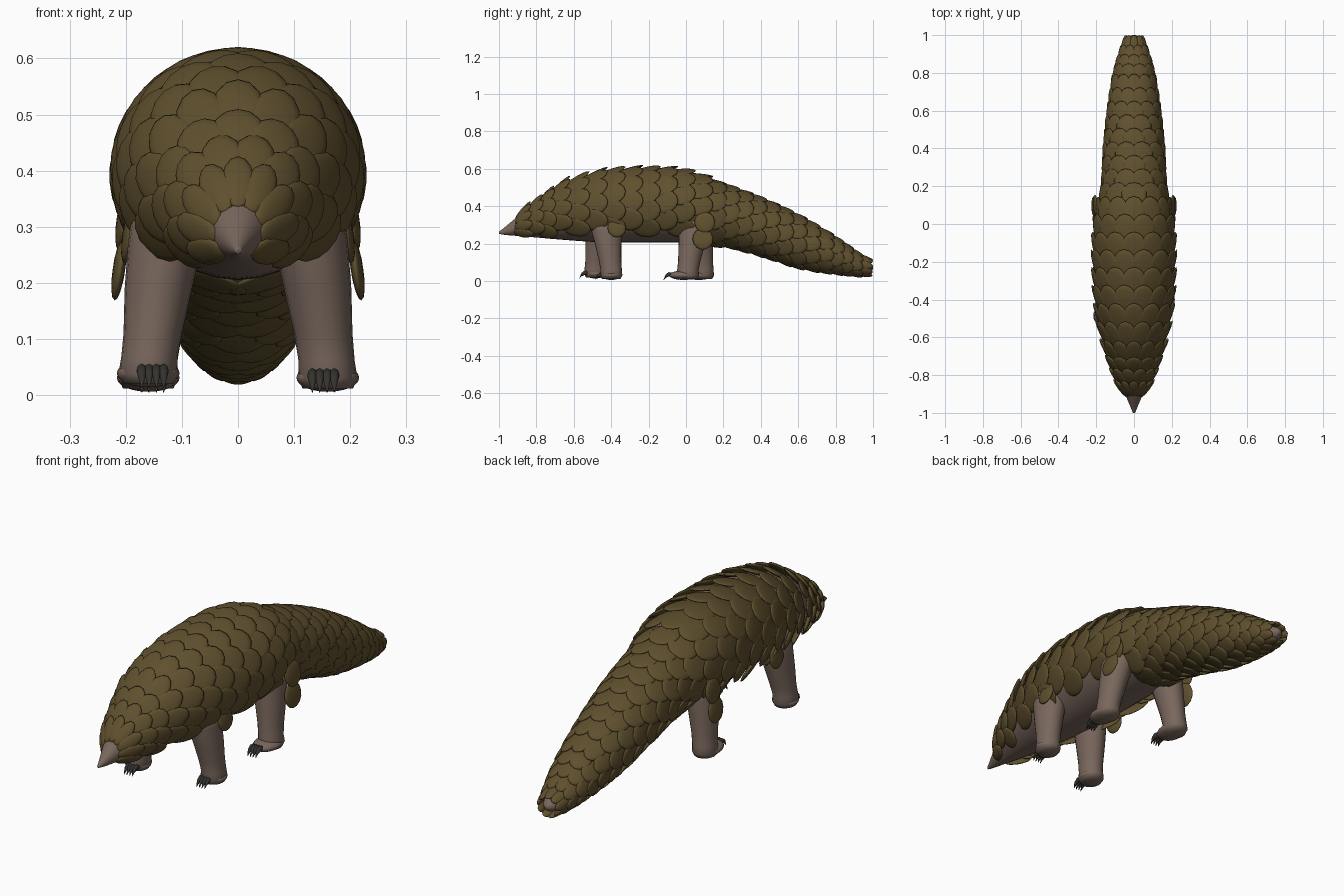
import bpy, bmesh, math
from mathutils import Vector, Matrix

cube = bpy.data.objects.get("Cube")
if cube:
    bpy.data.objects.remove(cube, do_unlink=True)


def material(name, rgb, rough=0.7):
    m = bpy.data.materials.new(name)
    m.use_nodes = True
    m.diffuse_color = (*rgb, 1)
    node = next(n for n in m.node_tree.nodes if n.type == 'BSDF_PRINCIPLED')
    node.inputs["Base Color"].default_value = (*rgb, 1)
    node.inputs["Roughness"].default_value = rough
    return m


SKIN = material("taupe skin", (0.19, 0.135, 0.108))
SCALE = material("olive brown scale", (0.115, 0.08, 0.027))
CLAW = material("dark claw", (0.035, 0.032, 0.028))


def finish(name, bm, mat):
    bmesh.ops.recalc_face_normals(bm, faces=bm.faces)
    mesh = bpy.data.meshes.new(name)
    bm.to_mesh(mesh)
    bm.free()
    mesh.materials.append(mat)
    for p in mesh.polygons:
        p.use_smooth = True
    ob = bpy.data.objects.new(name, mesh)
    bpy.context.collection.objects.link(ob)
    return ob


def loft(bm, rings):
    """Skin a list of equal-length point rings and cap both ends."""
    rows = [[bm.verts.new(p) for p in ring] for ring in rings]
    n = len(rows[0])
    for a, b in zip(rows, rows[1:]):
        for i in range(n):
            bm.faces.new((a[i], a[(i + 1) % n], b[(i + 1) % n], b[i]))
    bm.faces.new(rows[0])
    bm.faces.new(rows[-1])


def blob(bm, mat, u=14, v=8):
    bmesh.ops.create_uvsphere(bm, u_segments=u, v_segments=v, radius=1, matrix=mat)


# Body stations from snout to tail: y, centre height, half width, half height
BODY = [(-1.0, .258, .006, .006), (-.97, .267, .018, .020), (-.9, .293, .048, .052),
        (-.8, .325, .092, .092), (-.65, .365, .140, .145), (-.45, .388, .180, .181),
        (-.2, .396, .195, .190), (0, .388, .188, .183), (.2, .352, .152, .150),
        (.4, .290, .140, .137), (.6, .212, .120, .122), (.8, .136, .088, .080),
        (.93, .085, .052, .042), (.98, .074, .030, .026), (1.0, .072, .010, .010)]


def station(y):
    """Smooth interpolation of centre height and radii along the body."""
    y = min(max(y, -1), 1)
    i = next(k for k in range(len(BODY) - 1) if y <= BODY[k + 1][0])

    def slope(k, c):
        a, b = BODY[max(k - 1, 0)], BODY[min(k + 1, len(BODY) - 1)]
        return (b[c] - a[c]) / (b[0] - a[0])
    a, b = BODY[i], BODY[i + 1]
    h = b[0] - a[0]
    t = (y - a[0]) / h
    return [(2*t**3 - 3*t*t + 1) * a[c] + (t**3 - 2*t*t + t) * h * slope(i, c)
            + (3*t*t - 2*t**3) * b[c] + (t**3 - t*t) * h * slope(i + 1, c) for c in (1, 2, 3)]


def surface(y, a):
    """Point on the skin; angle a is measured from the spine."""
    z, rx, rz = station(y)
    return Vector((rx * math.sin(a), y, z + rz * math.cos(a)))


# Skin body
bm = bmesh.new()
loft(bm, [[surface(-math.cos(math.pi * k / 60), math.tau * i / 32) for i in range(32)]
          for k in range(61)])
finish("body", bm, SKIN)


# Overlapping scales in staggered rows
def add_scale(bm, centre, along, normal, half_w, half_l, tilt):
    along = along.normalized()
    normal = (normal - along * normal.dot(along)).normalized()
    back = along * math.cos(tilt) + normal * math.sin(tilt)
    up = normal * math.cos(tilt) - along * math.sin(tilt)
    side = back.cross(up)
    m = Matrix((side * half_w, back * half_l, up * 0.011)).transposed().to_4x4()
    blob(bm, Matrix.Translation(centre) @ m)


def scale_row(bm, y, row, step, spread, count, tilt):
    _, rx, rz = station(y)
    wraps = spread >= math.pi
    gap = 2 * spread / count
    shift = 0.5 * (row % 2)
    if wraps:
        angles = [(i + shift) * gap for i in range(count)]
    else:
        n = count + 1 - row % 2
        angles = [(i - (n - 1) / 2) * gap for i in range(n)]
    half_w = gap * (rx + rz) / 2 * 0.70 + 0.004
    e = 0.01
    for a in angles:
        p = surface(y, a)
        along = surface(y + e, a) - surface(y - e, a)
        around = surface(y, a + e) - surface(y, a - e)
        normal = around.cross(along)
        if normal.dot(p - Vector((0, y, station(y)[0]))) < 0:
            normal.negate()
        add_scale(bm, p + normal.normalized() * 0.010, along, normal,
                  half_w, step * 0.86 + 0.008, tilt)


bm = bmesh.new()
y, row = -.865, 0
while y < -.72:                                   # head
    scale_row(bm, y, row, .062, 2.25, 8, .22)
    y, row = y + .062, row + 1
while y < .13:                                    # trunk, bare belly
    scale_row(bm, y, row, .092, 2.12, 9, .24)
    y, row = y + .092, row + 1
while y < .95:                                    # tail, all the way round
    step = .072 if y < .75 else .05
    scale_row(bm, y, row, step, math.pi, 11 if y < .75 else 9, .17)
    y, row = y + step, row + 1
finish("body_scales", bm, SCALE)

# Scales on shoulders and thighs
bm = bmesh.new()
for s in (-1, 1):
    for x, yy, z, r in ((.195, -.37, .285, .052), (.212, .09, .225, .058),
                        (.205, .10, .315, .058)):
        add_scale(bm, Vector((s * x, yy, z)), Vector((s * .05, .3, -1)),
                  Vector((s, 0, 0)), r * .95, r, .10)
finish("leg_scales", bm, SCALE)


# Legs: tapered columns with rounded feet and curved claws
def leg(name, side, top_y, foot_y, lift, toe):
    def ring(x, yy, z, rx, ry, n=20):
        return [(side * (x + rx * math.cos(math.tau * i / n)),
                 yy + ry * math.sin(math.tau * i / n), z) for i in range(n)]
    bm = bmesh.new()
    mix = lambda t: top_y + (foot_y - top_y) * t
    loft(bm, [ring(.118, mix(0), .36, .066, .085), ring(.130, mix(.2), .27, .066, .082),
              ring(.142, mix(.5), .19, .060, .070), ring(.152, mix(.8), .11, .052, .060),
              ring(.158, mix(1), .06 + lift, .050, .057),
              ring(.160, mix(1), .03 + lift, .053, .060),
              ring(.160, mix(1), .012 + lift, .045, .050)])
    foot = Matrix.Translation((side * .160, foot_y - toe / 2, .031 + lift))
    blob(bm, foot @ Matrix.Diagonal((.056, .055 + toe / 2, .025, 1)), 20, 12)
    finish(name, bm, SKIN)

    bm = bmesh.new()
    tip_y = foot_y - toe - .04
    for k in (-1.5, -.5, .5, 1.5):
        x = .152 + k * .013
        path = ((0, .034, .009), (-.018, .036, .009), (-.034, .026, .007), (-.045, .006, .001))
        loft(bm, [[(side * x + r * math.cos(math.tau * i / 8), tip_y + dy,
                    z + lift + r * 1.3 * math.sin(math.tau * i / 8)) for i in range(8)]
                  for dy, z, r in path])
    finish(name + "_claws", bm, CLAW)


leg("front_left_leg", 1, -.43, -.40, 0, .0)
leg("front_right_leg", -1, -.45, -.485, .008, .0)
leg("hind_left_leg", 1, .05, .01, 0, .045)
leg("hind_right_leg", -1, .06, .09, 0, .045)
